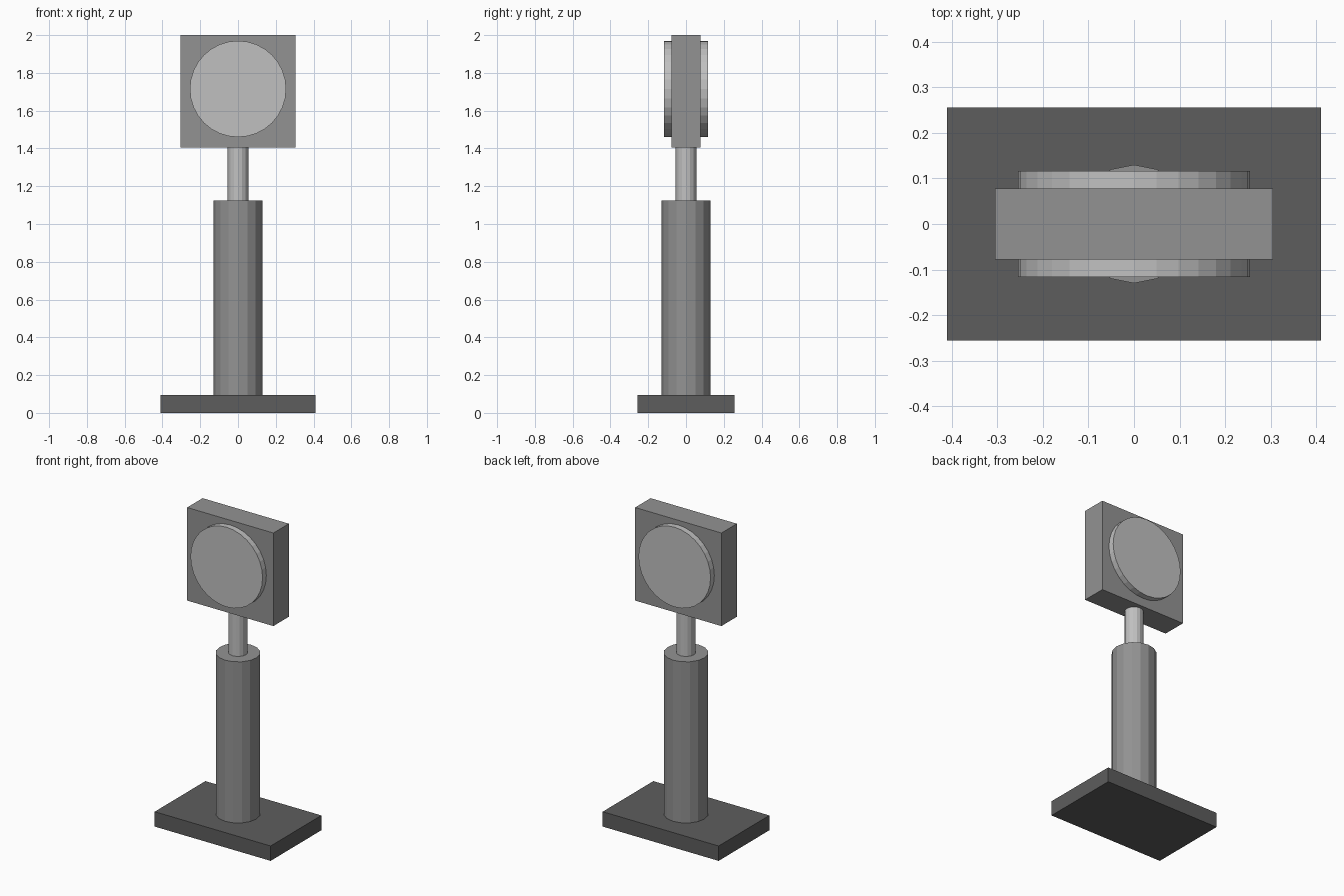
import bpy
from math import radians

cube = bpy.data.objects.get("Cube")
if cube:
    bpy.data.objects.remove(cube, do_unlink=True)


def material(name, value):
    mat = bpy.data.materials.new(name)
    mat.use_nodes = True
    colour = (value, value, value, 1)
    mat.diffuse_color = colour
    mat.node_tree.nodes["Principled BSDF"].inputs["Base Color"].default_value = colour
    return mat


dark = material("dark grey", 0.11)
mid = material("mid grey", 0.29)
light = material("light grey", 0.53)


def finish(name, mat):
    obj = bpy.context.object
    obj.name = name
    obj.data.materials.append(mat)
    return obj


def box(name, size, bottom, mat):
    bpy.ops.mesh.primitive_cube_add(size=1, location=(0, 0, bottom + size[2] / 2))
    bpy.context.object.scale = size
    bpy.ops.object.transform_apply(location=False, rotation=False, scale=True)
    return finish(name, mat)


def cylinder(name, radius, depth, centre, sides, mat, tilt=0):
    bpy.ops.mesh.primitive_cylinder_add(vertices=sides, radius=radius, depth=depth,
                                        location=centre, rotation=(radians(tilt), 0, 0))
    return finish(name, mat)


# Stand
box("base_plate", (0.82, 0.512, 0.095), 0, dark)
cylinder("column", 0.13, 1.03, (0, 0, 0.61), 16, mid)
cylinder("neck_rod", 0.055, 0.32, (0, 0, 1.26), 16, light)

# Head with a round plate on each face
box("head_block", (0.61, 0.156, 0.595), 1.405, mid)
for name, side in (("front_disc", -1), ("back_disc", 1)):
    cylinder(name, 0.255, 0.046, (0, side * 0.093, 1.715), 32, light, 90)
